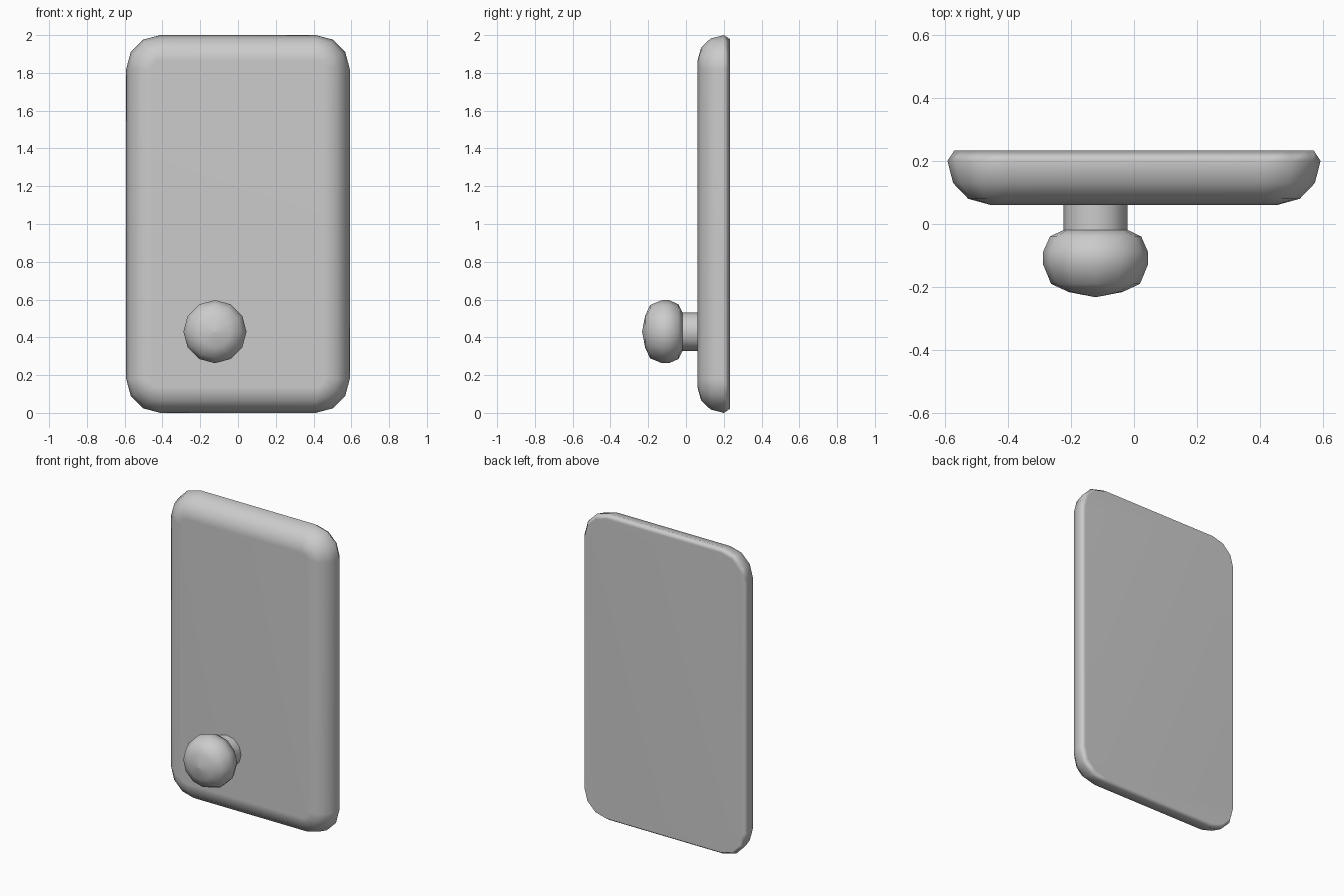
import bpy
import math

cube = bpy.data.objects.get("Cube")
if cube:
    bpy.data.objects.remove(cube, do_unlink=True)

# Single grey finish
grey = bpy.data.materials.new("plain_grey")
grey.use_nodes = True
colour = (0.6, 0.6, 0.6, 1)
grey.diffuse_color = colour
grey.node_tree.nodes["Principled BSDF"].inputs["Base Color"].default_value = colour


def loft(name, rings, angle, weighted=False):
    """Skin equal-length rings, capping both ends."""
    n = len(rings[0])
    verts = [v for ring in rings for v in ring]
    faces = [(k * n + i, k * n + (i + 1) % n, (k + 1) * n + (i + 1) % n, (k + 1) * n + i)
             for k in range(len(rings) - 1) for i in range(n)]
    faces.append(tuple(reversed(range(n))))
    faces.append(tuple(range(len(verts) - n, len(verts))))
    mesh = bpy.data.meshes.new(name)
    mesh.from_pydata(verts, [], faces)
    mesh.materials.append(grey)
    obj = bpy.data.objects.new(name, mesh)
    bpy.context.collection.objects.link(obj)
    bpy.ops.object.select_all(action="DESELECT")
    obj.select_set(True)
    bpy.context.view_layer.objects.active = obj
    bpy.ops.object.shade_smooth_by_angle(angle=math.radians(angle))
    if weighted:
        mod = obj.modifiers.new("weighted_normals", "WEIGHTED_NORMAL")
        mod.keep_sharp = True
    return obj


def rounded_ring(y, inset):
    """Upright rounded rectangle with three segments per corner."""
    r = 0.18 - inset
    ring = []
    for corner, (sx, sz) in enumerate([(1, 1), (-1, 1), (-1, -1), (1, -1)]):
        for step in range(4):
            a = math.radians(corner * 90 + step * 30)
            ring.append((sx * 0.412 + r * math.cos(a), y, 1 + sz * 0.82 + r * math.sin(a)))
    return ring


def circle_ring(y, r, sides=12):
    """Circle about the knob axis."""
    return [(-0.122 + r * math.cos(math.tau * i / sides), y,
             0.43 + r * math.sin(math.tau * i / sides)) for i in range(sides)]


# Door panel, from the flat back to the softened front
panel_profile = [(0.234, 0.022), (0.2, 0), (0.13, 0.018), (0.08, 0.066), (0.061, 0.135)]
loft("door_panel", [rounded_ring(y, d) for y, d in panel_profile], 65, True)

# Knob stem and rounded knob
loft("knob_stem", [circle_ring(y, 0.102) for y in (0.08, -0.03)], 50)
knob_profile = [(-0.019, 0.102), (-0.04, 0.145), (-0.09, 0.167), (-0.127, 0.167),
                (-0.19, 0.141), (-0.216, 0.085), (-0.232, 0.002)]
loft("knob", [circle_ring(y, r) for y, r in knob_profile], 60)
